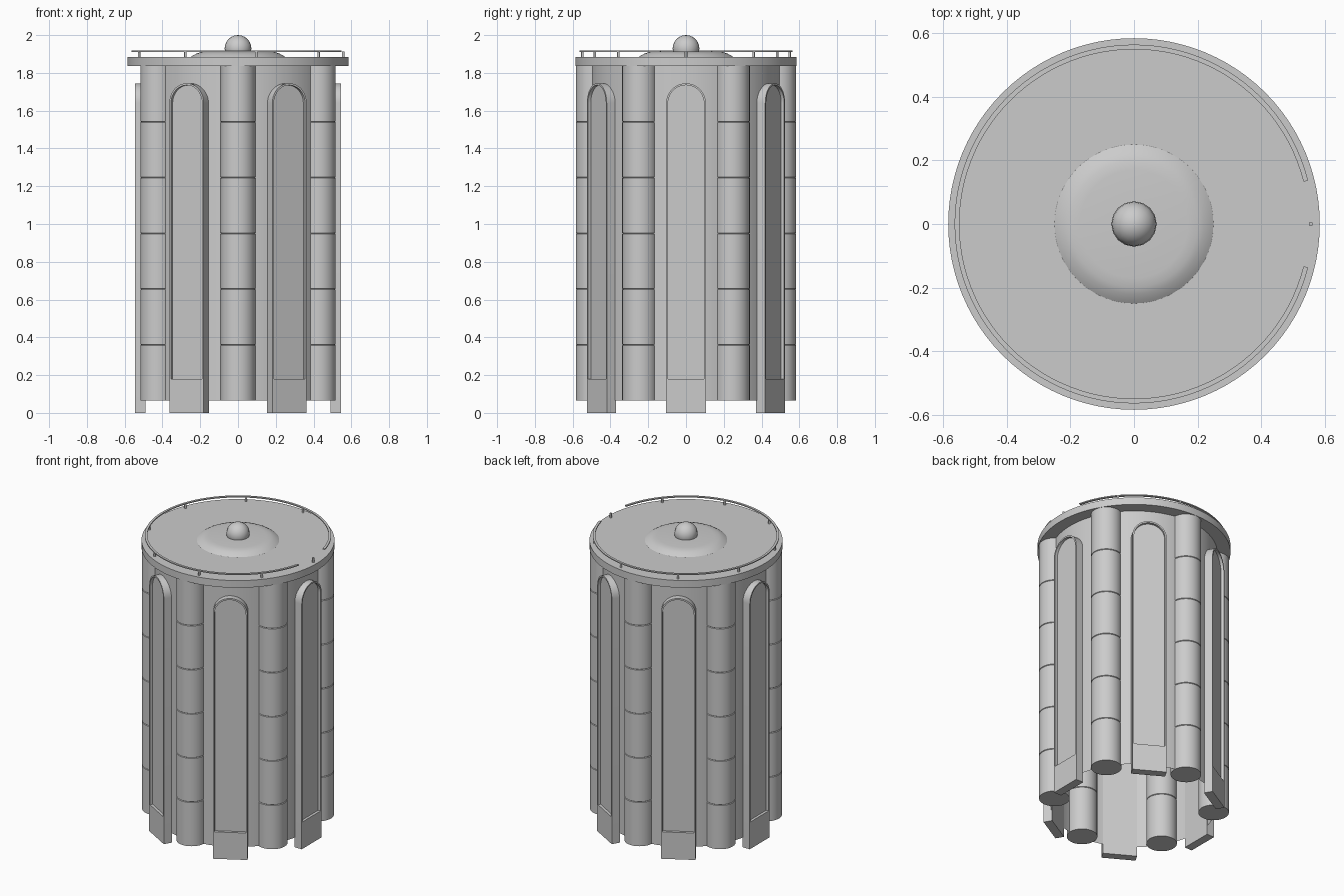
import bpy, bmesh, math
from math import cos, sin, pi, radians
from mathutils import Matrix

if "Cube" in bpy.data.objects:
    bpy.data.objects.remove(bpy.data.objects["Cube"])


def finish(bm, name, angle=35, recalc=True):
    if recalc:
        bmesh.ops.recalc_face_normals(bm, faces=bm.faces)
    me = bpy.data.meshes.new(name)
    bm.to_mesh(me)
    bm.free()
    ob = bpy.data.objects.new(name, me)
    bpy.context.collection.objects.link(ob)
    bpy.ops.object.select_all(action='DESELECT')
    bpy.context.view_layer.objects.active = ob
    ob.select_set(True)
    bpy.ops.object.shade_smooth_by_angle(angle=radians(angle))
    return ob


def lathe(bm, profile, seg, cap_start=False, cap_end=False):
    """Spin an (r, z) profile around z."""
    rings = [[bm.verts.new((r * cos(2 * pi * i / seg), r * sin(2 * pi * i / seg), z))
              for i in range(seg)] for r, z in profile]
    for a, b in zip(rings, rings[1:]):
        for i in range(seg):
            j = (i + 1) % seg
            bm.faces.new((a[i], a[j], b[j], b[i]))
    if cap_start:
        bm.faces.new(rings[0][::-1])
    if cap_end:
        bm.faces.new(rings[-1])


BASE, EAVE, ROOF = 0.065, 1.836, 1.884

# Round wall, open underneath
bm = bmesh.new()
lathe(bm, [(0.505, BASE), (0.505, EAVE)], 96)
finish(bm, "tower_wall", recalc=False)

# Six columns made of stacked drums with fine grooves
drum = (EAVE - BASE) / 6
profile = [(0.093, BASE)]
for k in range(1, 6):
    z = BASE + k * drum
    profile += [(0.093, z - 0.003), (0.089, z), (0.093, z + 0.003)]
profile.append((0.093, EAVE))
for n in range(6):
    a = radians(30 + 60 * n)
    bm = bmesh.new()
    lathe(bm, profile, 32, True, True)
    bm.transform(Matrix.Translation((0.49 * cos(a), 0.49 * sin(a), 0)))
    finish(bm, f"column_{n + 1}")


# Six arched panels, each a slab with a recessed face above a solid plinth
def arch(half, bottom, spring=1.64, steps=20):
    return ([(half, bottom)]
            + [(half * cos(pi * i / steps), spring + half * sin(pi * i / steps))
               for i in range(steps + 1)]
            + [(-half, bottom)])


for n in range(6):
    bm = bmesh.new()
    outer, inner = arch(0.105, 0.0), arch(0.095, 0.18)
    loops = [[bm.verts.new((x, y, z)) for y, z in pts]
             for pts, x in ((outer, 0.49), (outer, 0.545), (inner, 0.545), (inner, 0.527))]
    for a, b in zip(loops, loops[1:]):
        for i in range(len(a)):
            j = (i + 1) % len(a)
            bm.faces.new((a[i], a[j], b[j], b[i]))
    bm.faces.new(loops[0][::-1])
    bm.faces.new(loops[-1])
    bm.transform(Matrix.Rotation(radians(60 * n), 4, 'Z'))
    finish(bm, f"arched_panel_{n + 1}")

# Roof slab
bm = bmesh.new()
lathe(bm, [(0.585, EAVE), (0.585, ROOF)], 96, True, True)
finish(bm, "roof_slab")

# Low dome on the roof
bm = bmesh.new()
lathe(bm, [(0.25, ROOF), (0.24, 1.891), (0.22, 1.902), (0.2, 1.909),
           (0.17, 1.912), (0.05, 1.914)], 64, True, True)
finish(bm, "roof_dome", 50)

# Ball finial
bm = bmesh.new()
bmesh.ops.create_uvsphere(bm, u_segments=16, v_segments=12, radius=0.071,
                          matrix=Matrix.Translation((0, 0, 1.929)))
finish(bm, "ball_finial", 60)

# Handrail: open ring with a gap on the right side
bm = bmesh.new()
start, end, steps = radians(14), radians(346), 96
rings = []
for i in range(steps + 1):
    a = start + (end - start) * i / steps
    rings.append([bm.verts.new((r * cos(a), r * sin(a), z)) for r, z in
                  ((0.55, 1.911), (0.565, 1.911), (0.565, 1.918), (0.55, 1.918))])
for p, q in zip(rings, rings[1:]):
    for i in range(4):
        j = (i + 1) % 4
        bm.faces.new((p[i], p[j], q[j], q[i]))
bm.faces.new(rings[0])
bm.faces.new(rings[-1][::-1])
finish(bm, "handrail")

# Nine rail posts
for n in range(9):
    a = radians(40 * n)
    bm = bmesh.new()
    lathe(bm, [(0.007, ROOF), (0.007, 1.914)], 8, True, True)
    bm.transform(Matrix.Translation((0.557 * cos(a), 0.557 * sin(a), 0)))
    finish(bm, f"rail_post_{n + 1}", 50)
